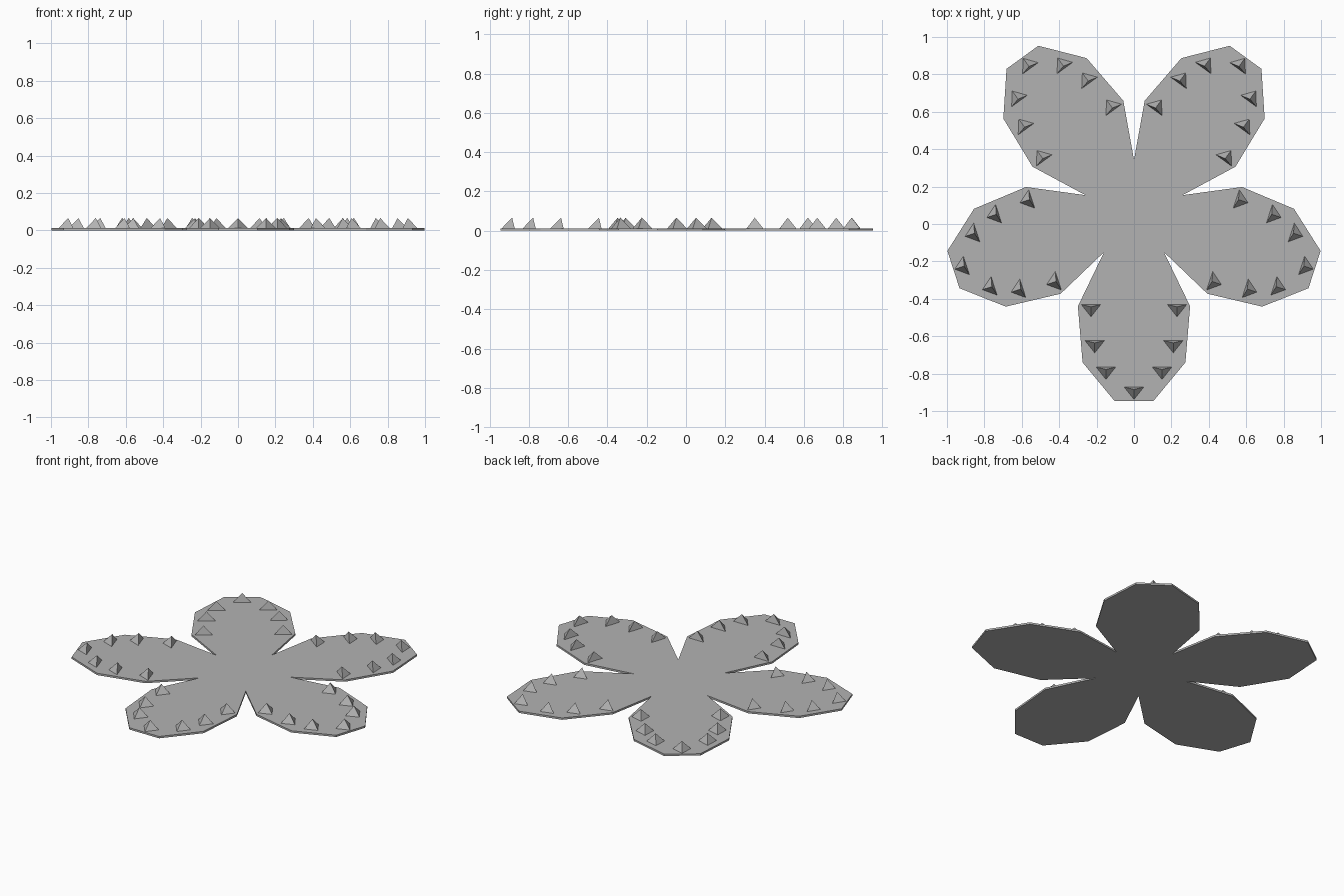
import bpy
import math
from mathutils import Matrix

if "Cube" in bpy.data.objects:
    bpy.data.objects.remove(bpy.data.objects["Cube"])

CENTRE = Matrix.Translation((0, 0.07, 0))
THICK = 0.012

grey = bpy.data.materials.new("plain_grey")
grey.diffuse_color = (0.45, 0.45, 0.45, 1)
grey.use_nodes = True
grey.node_tree.nodes["Principled BSDF"].inputs["Base Color"].default_value = grey.diffuse_color


def add_object(name, verts, faces, matrix):
    mesh = bpy.data.meshes.new(name)
    mesh.from_pydata(verts, [], faces)
    mesh.transform(matrix)
    mesh.materials.append(grey)
    obj = bpy.data.objects.new(name, mesh)
    bpy.context.collection.objects.link(obj)
    return obj


def add_plate(name, outline, matrix):
    """Flat slab from a counter-clockwise outline."""
    n = len(outline)
    verts = [(x, y, z) for z in (0, THICK) for x, y in outline]
    faces = [tuple(reversed(range(n))), tuple(range(n, 2 * n))]
    faces += [(i, (i + 1) % n, n + (i + 1) % n, n + i) for i in range(n)]
    return add_object(name, verts, faces, matrix)


# Five-sided middle plate
R = 0.27
add_plate("centre_plate",
          [(R * math.cos(math.radians(90 + 72 * i)), R * math.sin(math.radians(90 + 72 * i)))
           for i in range(5)], CENTRE)

# Petal outline and thorn positions, for a petal pointing to -y
half = [(0.159, -0.218), (0.30, -0.51), (0.275, -0.81), (0.105, -1.015)]
outline = [(-x, y) for x, y in half] + half[::-1]
side_thorns = [(0.23, -0.53), (0.21, -0.723), (0.15, -0.865)]
thorns = [(-x, y) for x, y in side_thorns] + [(0, -0.972)] + side_thorns[::-1]

# Three-sided thorn: broad edge inwards, sharp edge outwards
thorn_verts = [(-0.053, 0.03, 0), (0, -0.037, 0), (0.053, 0.03, 0), (0, 0.017, 0.055)]
thorn_faces = [(0, 2, 1), (0, 1, 3), (1, 2, 3), (2, 0, 3)]

for p in range(5):
    turn = CENTRE @ Matrix.Rotation(math.radians(72 * p), 4, 'Z')
    add_plate(f"petal_{p + 1}", outline, turn)
    for t, (x, y) in enumerate(thorns):
        add_object(f"thorn_{p + 1}_{t + 1}", thorn_verts, thorn_faces,
                   turn @ Matrix.Translation((x, y, THICK - 0.001)))
